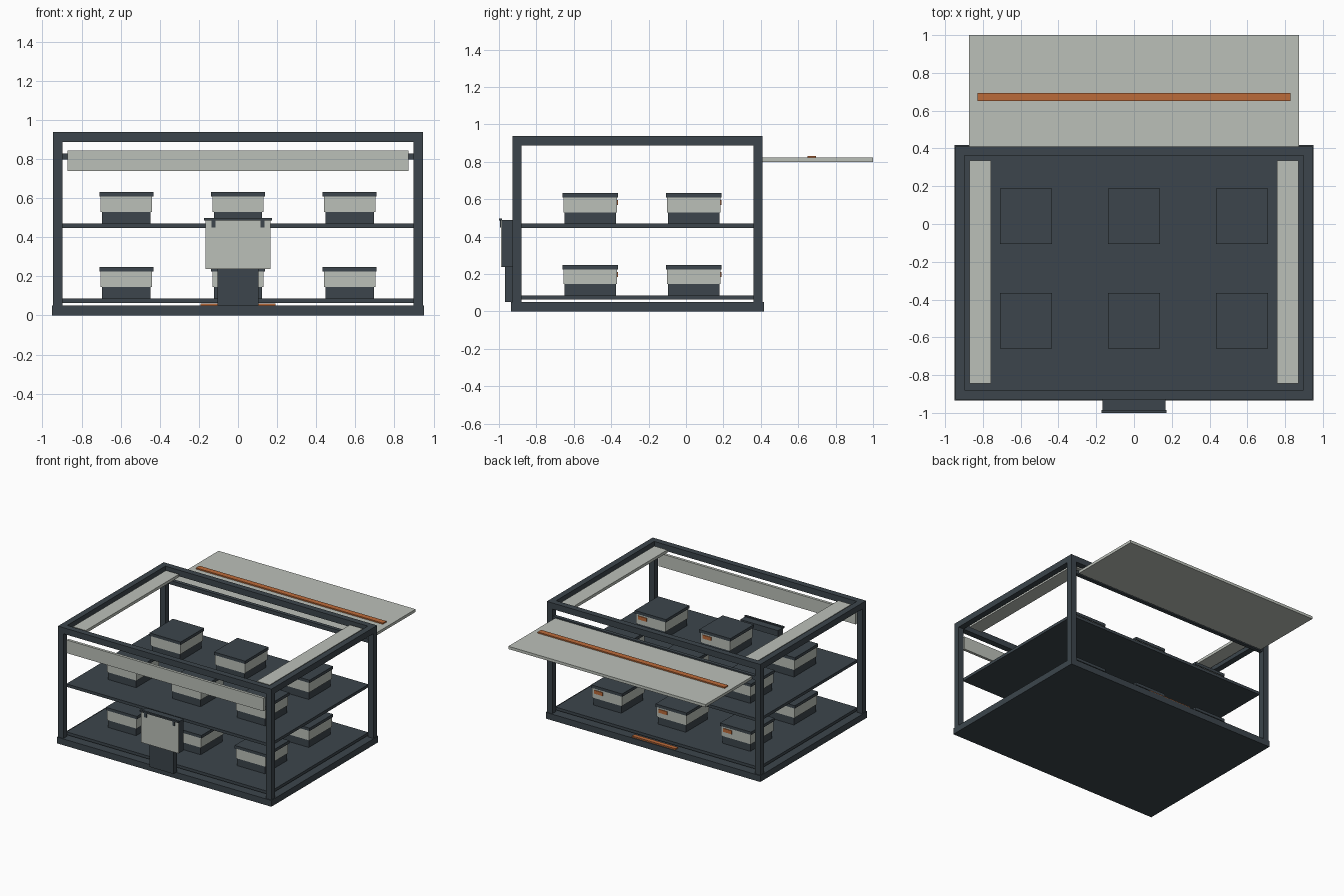
import bpy

if "Cube" in bpy.data.objects:
    bpy.data.objects.remove(bpy.data.objects["Cube"])


def material(name, rgb):
    m = bpy.data.materials.new(name)
    m.diffuse_color = (*rgb, 1)
    m.use_nodes = True
    m.node_tree.nodes["Principled BSDF"].inputs["Base Color"].default_value = m.diffuse_color
    return m


DARK = material("dark_metal", (0.045, 0.06, 0.072))
LIGHT = material("light_panel", (0.5, 0.53, 0.485))
ORANGE = material("orange_trim", (0.5, 0.145, 0.042))


def box(name, x, y, z, mat):
    """Axis-aligned box from (min, max) ranges."""
    bpy.ops.mesh.primitive_cube_add(
        size=1, location=[(r[0] + r[1]) / 2 for r in (x, y, z)])
    ob = bpy.context.object
    ob.name = name
    ob.scale = [r[1] - r[0] for r in (x, y, z)]
    bpy.ops.object.transform_apply(location=False, rotation=False, scale=True)
    ob.data.materials.append(mat)
    return ob


def around(c, size):
    return (c - size / 2, c + size / 2)


def mirrored(a, b, s):
    return tuple(sorted((a * s, b * s)))


# base slab and two decks
box("base", (-0.95, 0.95), (-0.935, 0.417), (0, 0.05), DARK)
box("lower_deck", (-0.9, 0.9), (-0.885, 0.365), (0.063, 0.086), DARK)
box("upper_deck", (-0.9, 0.9), (-0.885, 0.365), (0.447, 0.47), DARK)

# open frame: corner posts and top beams
FRONT, BACK = (-0.928, -0.88), (0.362, 0.41)
for label, y in (("front", FRONT), ("back", BACK)):
    for side, s in (("left", -1), ("right", 1)):
        box(f"{label}_{side}_post", mirrored(0.897, 0.945, s), y, (0.05, 0.888), DARK)
    box(f"{label}_top_beam", (-0.945, 0.945), y, (0.888, 0.937), DARK)

# side beams with light roof panels beside them
for side, s in (("left", -1), ("right", 1)):
    box(f"{side}_top_beam", mirrored(0.897, 0.945, s), (-0.88, 0.362), (0.888, 0.937), DARK)
    box(f"{side}_roof_panel", mirrored(0.757, 0.872, s), (-0.845, 0.335), (0.897, 0.92), LIGHT)

# front fascia panel, rear hinge rail and raised rear flap
box("front_fascia", (-0.872, 0.872), (-0.922, -0.9), (0.738, 0.843), LIGHT)
box("rear_hinge_rail", (-0.9, 0.9), (0.372, 0.402), (0.797, 0.828), DARK)
box("rear_flap", (-0.873, 0.873), (0.41, 1.0), (0.8, 0.822), LIGHT)
box("flap_stripe", (-0.828, 0.828), (0.65, 0.694), (0.82, 0.832), ORANGE)
box("base_rear_stripe", (-0.192, 0.192), (0.375, 0.41), (0.05, 0.061), ORANGE)

# storage bins in a 3 x 2 grid on each deck
for deck in (0.086, 0.47):
    for cy in (-0.512, 0.041):
        for cx in (-0.571, 0, 0.571):
            box("bin_foot", around(cx, 0.247), around(cy, 0.275), (deck, deck + 0.06), DARK)
            box("bin_body", around(cx, 0.262), around(cy, 0.285), (deck + 0.06, deck + 0.139), LIGHT)
            box("bin_lid", around(cx, 0.276), around(cy, 0.296), (deck + 0.139, deck + 0.162), DARK)
            box("bin_latch", around(cx + 0.072, 0.075), (cy + 0.14, cy + 0.148),
                (deck + 0.098, deck + 0.126), ORANGE)

# control cabinet on the front
box("cabinet_pedestal", (-0.106, 0.106), (-0.969, -0.92), (0.05, 0.24), DARK)
box("cabinet_case", (-0.167, 0.167), (-0.984, -0.925), (0.238, 0.49), DARK)
box("cabinet_front", (-0.167, 0.167), (-0.99, -0.984), (0.238, 0.488), LIGHT)
box("cabinet_cap", (-0.173, 0.173), (-1.0, -0.984), (0.486, 0.498), DARK)
for s in (-1, 1):
    box("cabinet_clip", mirrored(0.115, 0.136, s), (-0.995, -0.988), (0.45, 0.488), DARK)
